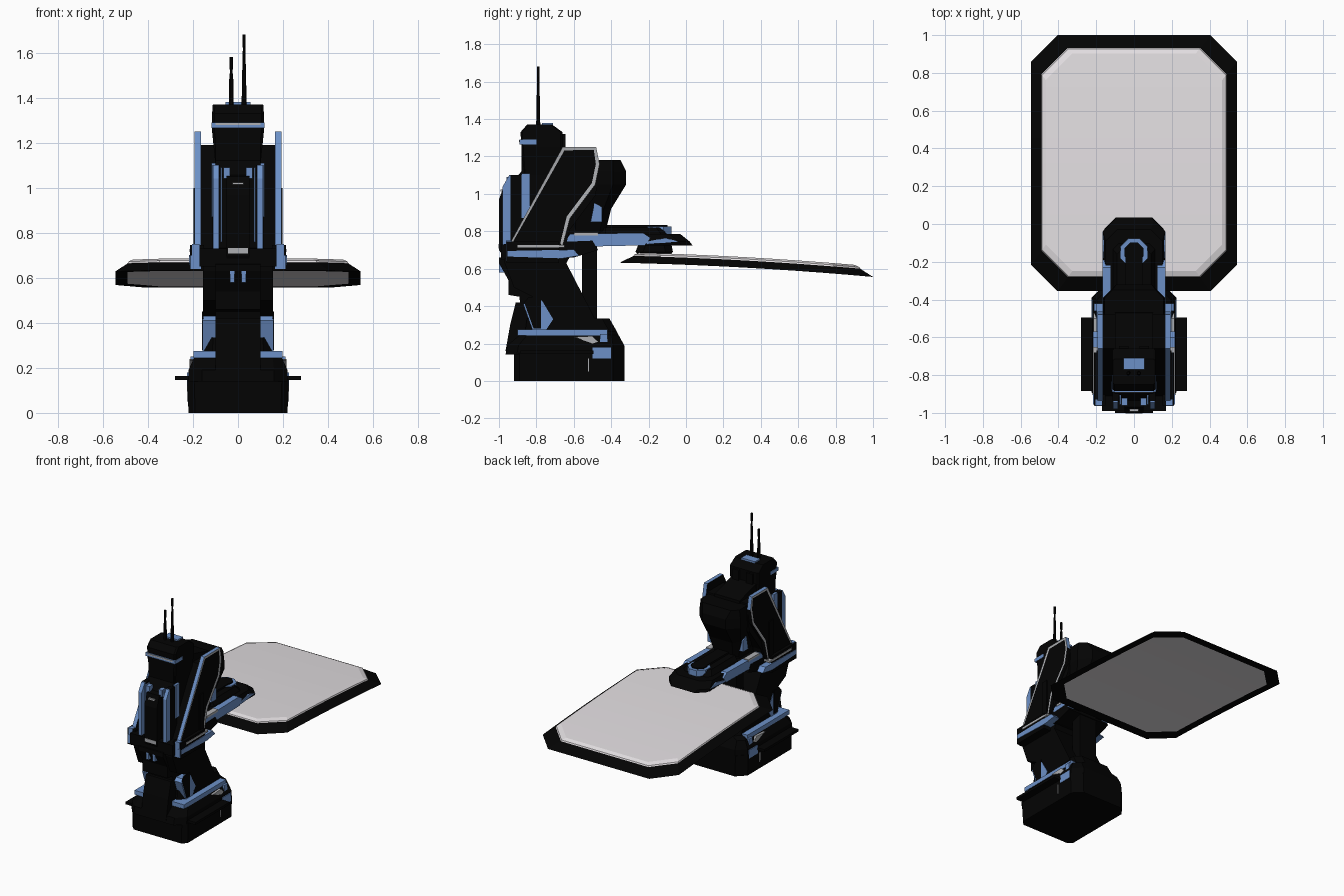
import bpy
import bmesh
from math import cos, sin, pi
from mathutils import Vector

cube = bpy.data.objects.get("Cube")
if cube:
    bpy.data.objects.remove(cube, do_unlink=True)


def material(name, red, green, blue):
    mat = bpy.data.materials.new(name)
    mat.use_nodes = True
    colour = (red, green, blue, 1)
    mat.diffuse_color = colour
    mat.node_tree.nodes["Principled BSDF"].inputs["Base Color"].default_value = colour
    return mat


BLACK = material("matte black", .001, .001, .001)
BLUE = material("steel blue", .15, .28, .57)
TRIM = material("light grey trim", .42, .43, .45)
PALE = material("pale pad surface", .76, .73, .75)


def finish(name, bm, mats, mirror=False):
    """Turn a bmesh into a flat shaded object, optionally mirrored in x."""
    bmesh.ops.recalc_face_normals(bm, faces=bm.faces)
    mesh = bpy.data.meshes.new(name)
    bm.to_mesh(mesh)
    bm.free()
    for mat in mats:
        mesh.materials.append(mat)
    obj = bpy.data.objects.new(name, mesh)
    bpy.context.collection.objects.link(obj)
    if mirror:
        obj.modifiers.new("mirror", "MIRROR")
    return obj


def skin(rings):
    """Bridge matching rings of points and cap both ends."""
    bm = bmesh.new()
    loops = [[bm.verts.new(point) for point in ring] for ring in rings]
    for low, high in zip(loops, loops[1:]):
        for i in range(len(low)):
            j = (i + 1) % len(low)
            bm.faces.new((low[i], low[j], high[j], high[i]))
    first = bm.faces.new(loops[0][::-1])
    last = bm.faces.new(loops[-1])
    return bm, first, last


def profile(name, points, x, mat, mirror=False):
    """Extrude a (y, z) outline across x; a single number means both sides."""
    left, right = x if isinstance(x, tuple) else (-x, x)
    bm = skin([[(side, y, z) for y, z in points] for side in (left, right)])[0]
    return finish(name, bm, [mat], mirror)


def box(name, x, y, z, mat, mirror=False):
    corners = [(y[0], z[0]), (y[1], z[0]), (y[1], z[1]), (y[0], z[1])]
    return profile(name, corners, x, mat, mirror)


def plan(half, front, back, z, cut, cut_back=None):
    """Rectangle seen from above with its corners cut off."""
    rear = cut if cut_back is None else cut_back
    right = [(half - cut, front), (half, front + cut), (half, back - rear), (half - rear, back)]
    left = [(-x, y) for x, y in reversed(right)]
    return [Vector((x, y, z)) for x, y in right + left]


def loft(name, mat, *rings):
    return finish(name, skin(rings)[0], [mat])


def octagon(radius, y, z):
    angles = [pi * (i + .5) / 4 for i in range(8)]
    return [Vector((radius * cos(a), y + radius * sin(a), z)) for a in angles]


# Landing pad: nested outlines, cut into rows and bent downwards
def pad_ring(inset, z):
    return plan(.545 - inset, inset * 1.35 - .355, 1 - inset * 1.25, z, .14)


insets = [(.055, 0), (0, 0), (.055, .038), (.058, .046), (.078, .056)]
bm, underside, surface = skin([pad_ring(*entry) for entry in insets])
underside.material_index = 1
surface.material_index = 1
for face in bm.faces:
    if min(v.co.z for v in face.verts) > .03:
        face.material_index = 1
for row in range(1, 10):
    bmesh.ops.bisect_plane(bm, geom=bm.verts[:] + bm.edges[:] + bm.faces[:],
                           plane_co=(0, row * .135 - .355, 0), plane_no=(0, 1, 0))
for vert in bm.verts:
    along = (vert.co.y + .355) / 1.355
    vert.co.z += .632 - .03 * along - .046 * along ** 2
finish("landing_pad", bm, [BLACK, PALE])
loft("pad_neck", BLACK, plan(.08, -.22, -.1, .65, .03), plan(.11, -.27, -.07, .69, .04),
     plan(.11, -.25, -.08, .74, .04))

# Foot block and tapered skirt
loft("foot_block", BLACK, plan(.22, -.92, -.33, 0, .03, .06),
     plan(.225, -.92, -.33, .15, .03, .06))
loft("foot_skirt", BLACK, plan(.22, -.965, -.33, .14, .06), plan(.22, -.955, -.33, .19, .06),
     plan(.195, -.89, -.36, .245, .04), plan(.155, -.86, -.37, .265, .04),
     plan(.15, -.85, -.41, .335, .04))
box("side_fin", (.2, .28), (-.885, -.495), (.145, .163), BLACK, True)
box("skirt_band", (.1, .198), (-.9, -.42), (.243, .274), BLUE, True)
box("skirt_corner_plate", (.2, .226), (-.5, -.4), (.12, .18), BLUE, True)
box("skirt_corner_link", (.18, .212), (-.46, -.42), (.17, .25), BLUE, True)
profile("skirt_light", [(-.6, .235), (-.5, .24), (-.47, .21), (-.5, .2)], (.19, .215), TRIM, True)
box("foot_seam", (.22, .227), (-.525, -.518), (.05, .12), TRIM, True)
profile("front_bib", [(-.965, .16), (-.94, .3), (-.91, .42), (-.8, .42), (-.8, .16)], .1, BLACK)

# Leaning column with rear strut
profile("column_core", [(-.88, .3), (-.89, .45), (-.95, .46), (-.95, .54), (-1, .63),
                        (-1, .66), (-.6, .7), (-.64, .63), (-.56, .47), (-.48, .32)], .1, BLACK)
profile("column_flank", [(-.78, .3), (-.78, .43), (-.92, .5), (-.97, .63), (-.97, .68),
                         (-.6, .7), (-.64, .63), (-.48, .32)], (.09, .155), BLACK, True)
profile("shin_plate", [(-.82, .27), (-.87, .41), (-.85, .43), (-.77, .43), (-.71, .33),
                       (-.75, .27)], (.1, .158), BLUE, True)
profile("shin_cover", [(-.815, .28), (-.865, .42), (-.84, .45), (-.775, .45), (-.775, .28)],
        (.153, .16), BLACK, True)
box("rear_strut", .07, (-.555, -.475), (.3, .73), BLACK)
box("column_rib", .12, (-.93, -.9), (.53, .56), BLACK)
box("front_marker", (.015, .035), (-1.0, -.95), (.58, .63), BLUE, True)

# Waist deck and hip blocks
profile("waist_deck", [(-.99, .65), (-.99, .73), (-.5, .75), (-.47, .7), (-.6, .66)], .17, BLACK)
box("hip_block", (.15, .213), (-.96, -.68), (.63, .745), BLACK, True)
profile("waist_stripe", [(-.955, .665), (-.955, .695), (-.6, .702), (-.57, .67), (-.66, .655)],
        (.15, .217), BLUE, True)
box("hip_line", (.16, .216), (-.9, -.65), (.714, .728), TRIM, True)
box("hip_lamp", (.165, .21), (-.963, -.9), (.64, .7), BLUE, True)
box("hip_cap", (.17, .205), (-.962, -.93), (.7, .75), BLUE, True)
box("belt_light", .045, (-1.003, -.9), (.708, .732), TRIM)

# Torso with front guards
profile("torso_core", [(-.94, .68), (-.94, 1.05), (-.88, 1.12), (-.88, 1.25), (-.66, 1.25),
                       (-.47, 1.2), (-.46, .76)], .1, BLACK)
profile("front_guard", [(-.98, .73), (-.98, 1.04), (-.945, 1.1), (-.937, 1.1), (-.937, .73)],
        (.085, .112), BLUE, True)
box("guard_backing", (.08, .113), (-.937, -.86), (.73, 1.1), BLACK, True)
box("guard_inner", (.07, .078), (-.955, -.9), (.76, 1.09), BLUE, True)
box("side_slat", (.1, .118), (-.88, -.835), (.87, 1.11), BLUE, True)
profile("chest_pod", [(-.96, .64), (-1, .7), (-1, .97), (-.97, 1.05), (-.92, 1.06), (-.9, .64)],
        .05, BLACK)
box("chest_lamp", .025, (-.992, -.96), (1.014, 1.024), TRIM)
box("chest_chevron", (.035, .065), (-.96, -.92), (1.04, 1.09), BLUE, True)

# Slanted shoulder plates: framed outer face with a sunken panel
outline = [(-.95, .72), (-.66, 1.25), (-.48, 1.25), (-.462, 1.16), (-.485, 1.05), (-.62, .87),
           (-.66, .72)]
inner = [(y, z - .06) for y, z in outline]
profile("shoulder_core", inner, (.09, .168), BLACK, True)
bm, inside, outside = skin([[(x, y, z) for y, z in outline] for x in (.165, .193)])
bmesh.ops.recalc_face_normals(bm, faces=bm.faces)
frame = bmesh.ops.inset_region(bm, faces=[outside], thickness=.02, depth=-.002)["faces"]
for face in bm.faces:
    # dark panels, foot edge and downward walls; pale frame on the outer face
    if face in frame and face.calc_center_median().z > .76:
        face.material_index = 1
    elif face in (inside, outside) or face in frame or face.normal.z < -.2:
        face.material_index = 2
finish("shoulder_plate", bm, [BLUE, TRIM, BLACK], True)
box("elbow_block", (.16, .198), (-.72, -.67), (.74, 1.0), BLACK, True)

# Head and aerials
loft("head_tower", BLACK, plan(.1, -.88, -.66, 1.1, .02), plan(.115, -.88, -.66, 1.25, .01),
     plan(.115, -.885, -.66, 1.33, .01), plan(.112, -.85, -.715, 1.37, .01))
box("head_stripe", .117, (-.89, -.8), (1.265, 1.29), BLUE)
box("head_light", .1, (-.893, -.88), (1.278, 1.288), TRIM)
box("head_hatch", .055, (-.77, -.71), (1.35, 1.38), BLUE)
box("head_vent", (.03, .08), (-.665, -.645), (1.15, 1.32), BLACK, True)
for name, x, top in (("short_aerial", -.03, 1.58), ("tall_aerial", .027, 1.68)):
    rings = [octagon(radius, -.79, z) for radius, z in
             ((.012, 1.36), (.01, 1.48), (.006, top - .06), (.008, top - .05), (.008, top))]
    loft(name, BLACK, *[[p + Vector((x, 0, 0)) for p in ring] for ring in rings])

# Rear pod
loft("rear_pod", BLACK, plan(.1, -.6, -.43, .8, .01, .03), plan(.13, -.6, -.4, .92, .01, .04),
     plan(.163, -.6, -.32, 1.05, .01, .07), plan(.163, -.6, -.32, 1.12, .01, .07),
     plan(.155, -.6, -.35, 1.18, .01, .04))
profile("pod_brace", [(-.51, .85), (-.49, .95), (-.45, .93), (-.45, .85)], (.1, .142), BLUE, True)

# Support arm over the pad
loft("arm_body", BLACK, plan(.155, -.6, .035, .725, .01, .06),
     plan(.165, -.6, .02, .745, .01, .06), plan(.15, -.6, -.03, .785, .01, .06))
profile("arm_rail", [(-.67, .715), (-.62, .785), (-.23, .792), (-.19, .765), (-.22, .725)],
        (.125, .168), BLUE, True)
profile("rail_tail", [(-.21, .73), (-.21, .745), (-.11, .765), (-.04, .745)],
        (.15, .168), BLUE, True)
box("rail_light", (.13, .17), (-.6, -.47), (.778, .793), TRIM, True)
loft("arm_cap", BLACK, plan(.115, -.46, -.1, .78, .03), plan(.09, -.46, -.13, .82, .03))
loft("joint_ring", BLUE, octagon(.08, -.15, .78), octagon(.078, -.15, .826))
loft("joint_hub", BLACK, octagon(.055, -.15, .8), octagon(.055, -.15, .834))
box("arm_spine", .045, (-.46, -.15), (.8, .834), BLACK)
